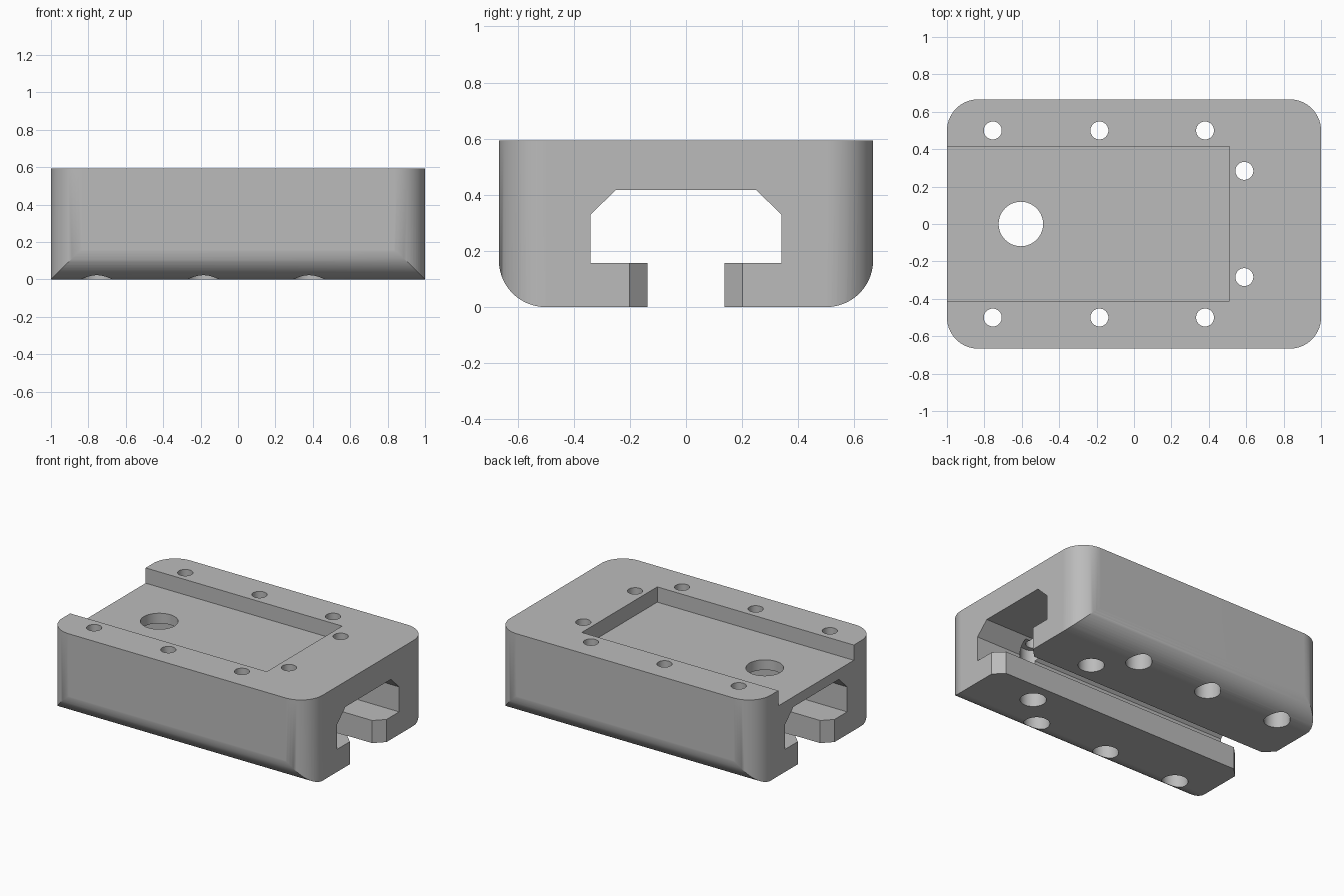
import bpy
import bmesh
from math import cos, sin, pi
from mathutils import Vector

cube = bpy.data.objects.get("Cube")
if cube:
    bpy.data.objects.remove(cube, do_unlink=True)

HALF_X, HALF_Y, HEIGHT, RADIUS = 1.0, 0.667, 0.593, 0.167
SLOT, TAB_TOP, ROOF = 0.137, 0.157, 0.417

grey = bpy.data.materials.new("plain grey")
grey.use_nodes = True
grey.diffuse_color = (0.5, 0.5, 0.5, 1)
grey.node_tree.nodes["Principled BSDF"].inputs["Base Color"].default_value = (0.5, 0.5, 0.5, 1)


def prism(name, points, low, high, axis="Z"):
    """Extrude a 2D outline along Z (outline in xy) or X (outline in yz)."""
    bm = bmesh.new()
    place = (lambda a, b: (a, b, low)) if axis == "Z" else (lambda a, b: (low, a, b))
    face = bm.faces.new([bm.verts.new(place(a, b)) for a, b in points])
    ext = bmesh.ops.extrude_face_region(bm, geom=[face])
    move = Vector((0, 0, high - low)) if axis == "Z" else Vector((high - low, 0, 0))
    bmesh.ops.translate(bm, vec=move, verts=[v for v in ext["geom"] if isinstance(v, bmesh.types.BMVert)])
    bmesh.ops.recalc_face_normals(bm, faces=bm.faces)
    mesh = bpy.data.meshes.new(name)
    bm.to_mesh(mesh)
    bm.free()
    mesh.materials.append(grey)
    obj = bpy.data.objects.new(name, mesh)
    bpy.context.collection.objects.link(obj)
    return obj


def arc(cx, cy, r, start, sweep, steps):
    return [(cx + r * cos(start + sweep * i / steps), cy + r * sin(start + sweep * i / steps))
            for i in range(steps + 1)]


def rect(x0, x1, y0, y1):
    return [(x0, y0), (x1, y0), (x1, y1), (x0, y1)]


def combine(target, tool, operation="DIFFERENCE"):
    """Apply a boolean and discard the tool."""
    mod = target.modifiers.new("cut", "BOOLEAN")
    mod.operation, mod.solver, mod.object = operation, "EXACT", tool
    bpy.context.view_layer.objects.active = target
    bpy.ops.object.modifier_apply(modifier=mod.name)
    bpy.data.objects.remove(tool, do_unlink=True)


def drill(x, y, r, low, high):
    combine(body, prism("drill", arc(x, y, r, 0, 2 * pi, 40)[:-1], low, high))


# Body cross-section: rounded lower edges with a T-shaped slot along the middle
half = [(SLOT, 0)]
half += arc(HALF_Y - RADIUS, RADIUS, RADIUS, -pi / 2, pi / 2, 14)
half += [(HALF_Y, HEIGHT + 0.1)]
slot_half = [(0.25, ROOF), (0.34, 0.33), (0.34, TAB_TOP), (SLOT, TAB_TOP)]
mirror = lambda pts: [(-a, b) for a, b in reversed(pts)]
section = half + mirror(half) + mirror(slot_half) + slot_half
body = prism("mounting_block", section, -1.1, 1.1, "X")

# Plan outline with rounded vertical corners
plan, ry = [], HALF_Y - 0.0005
for i, (sx, sy) in enumerate([(1, 1), (-1, 1), (-1, -1), (1, -1)]):
    plan += arc(sx * (HALF_X - RADIUS), sy * (ry - RADIUS), RADIUS, i * pi / 2, pi / 2, 14)
combine(body, prism("plan", plan, -0.1, HEIGHT), "INTERSECT")

# Shallow recess in the top, open at one end
combine(body, prism("recess", rect(-1.1, 0.51, -0.413, 0.415), 0.487, 0.8))

# Lead-in chamfers on the tabs at both ends of the slot
for s in (-1, 1):
    wedge = [(s * 0.92, 0.122), (s * 1.02, 0.222), (s * 1.02, -0.222), (s * 0.92, -0.122)]
    combine(body, prism("lead_in", wedge, -0.1, TAB_TOP + 0.02))

# Large hole through the recess floor
drill(-0.605, 0, 0.119, 0.35, 0.7)

# Screw holes, counterbored from below
spots = [(x, 0.5) for x in (-0.755, -0.185, 0.38)] + [(0.59, 0.284)]
for x, y in spots:
    for s in (-1, 1):
        drill(x, s * y, 0.083, -0.1, 0.405)
        drill(x, s * y, 0.048, -0.15, 0.7)

# Smooth curves, crisp edges
bpy.ops.object.select_all(action="DESELECT")
body.select_set(True)
bpy.context.view_layer.objects.active = body
bpy.ops.object.shade_smooth_by_angle(angle=pi / 6)
weighted = body.modifiers.new("even_normals", "WEIGHTED_NORMAL")
weighted.keep_sharp = True
